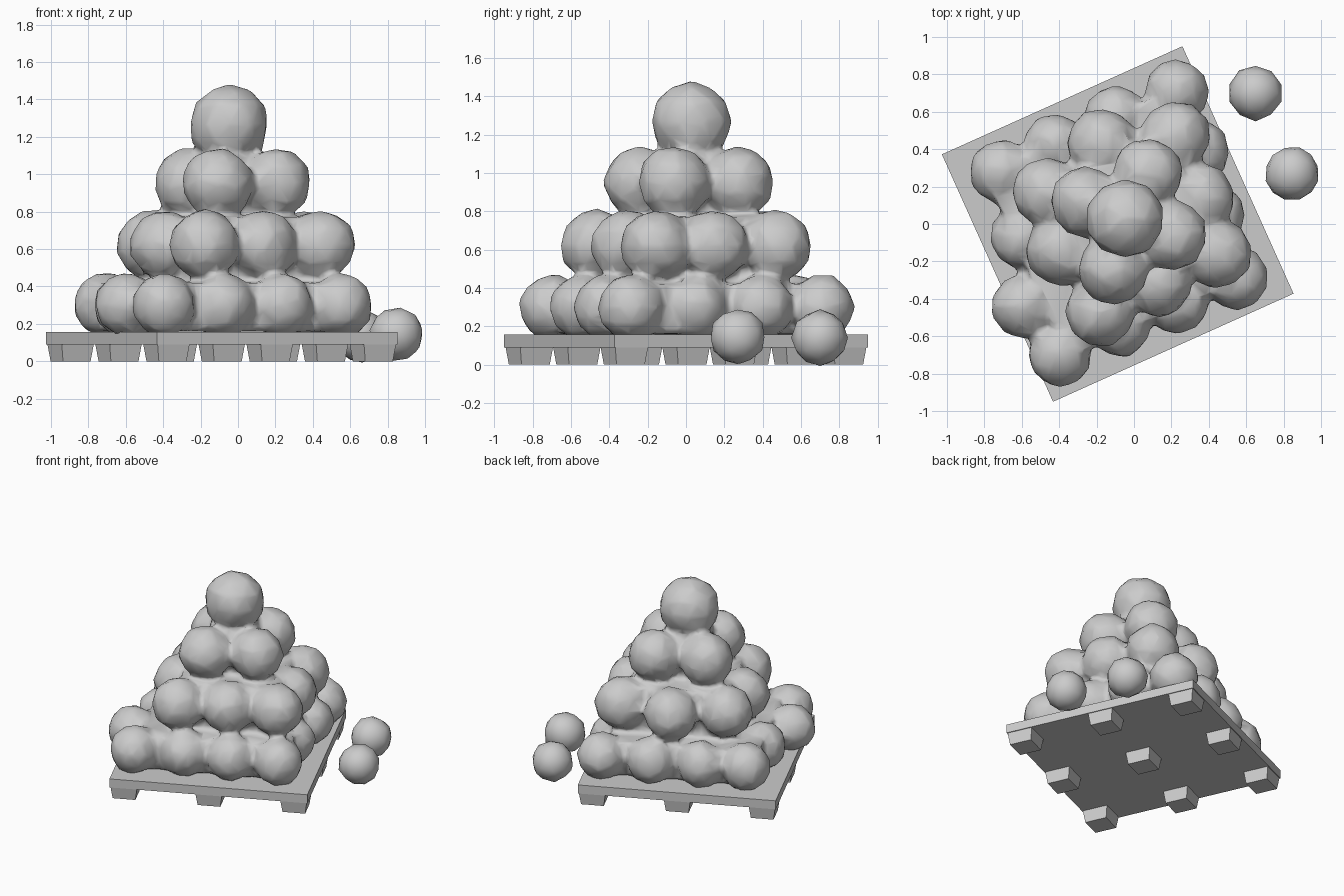
import bpy, bmesh, math, random
from mathutils import Matrix, Vector

if "Cube" in bpy.data.objects:
    bpy.data.objects.remove(bpy.data.objects["Cube"])

random.seed(4)
grey = bpy.data.materials.new("stone_grey")
grey.diffuse_color = (0.6, 0.6, 0.6, 1)
grey.use_nodes = True
grey.node_tree.nodes["Principled BSDF"].inputs["Base Color"].default_value = grey.diffuse_color
TURN = Matrix.Translation((-0.087, 0, 0)) @ Matrix.Rotation(math.radians(24.2), 4, 'Z')


def finish(name, bm, angle=40):
    mesh = bpy.data.meshes.new(name)
    bm.to_mesh(mesh)
    bm.free()
    mesh.materials.append(grey)
    ob = bpy.data.objects.new(name, mesh)
    bpy.context.collection.objects.link(ob)
    bpy.ops.object.select_all(action='DESELECT')
    ob.select_set(True)
    bpy.context.view_layer.objects.active = ob
    bpy.ops.object.shade_smooth_by_angle(angle=math.radians(angle))
    return ob


def add_ball(bm, centre, r):
    # slightly lumpy low-poly ball
    rot = Matrix.Rotation(random.uniform(0, 6), 4, random.choice('XYZ'))
    made = bmesh.ops.create_icosphere(bm, subdivisions=2, radius=r, matrix=rot)
    for v in made['verts']:
        v.co = v.co * random.uniform(0.97, 1.05) + Vector(centre)


def add_box(bm, centre, size, frame=TURN):
    m = frame @ Matrix.Translation(centre) @ Matrix.Diagonal((*size, 1))
    return bmesh.ops.create_cube(bm, size=1, matrix=m)['verts']


# Pallet deck
bm = bmesh.new()
add_box(bm, (0, 0, 0.123), (1.41, 1.45, 0.066))
finish("pallet_deck", bm)

# Nine pallet feet, slightly tapered towards the ground
bm = bmesh.new()
for i in (-1, 0, 1):
    for j in (-1, 0, 1):
        verts = add_box(bm, (i * 0.605, j * 0.625, 0.05), (0.19, 0.19, 0.1))
        mid = TURN @ Vector((i * 0.605, j * 0.625, 0))
        for v in verts:
            if v.co.z < 0.05:
                v.co.xy = mid.xy + (v.co.xy - mid.xy) * 0.85
finish("pallet_feet", bm)

# Visible ball centres of every layer: (height, radius, centres)
layers = [
    (0.30, 0.172, [(-.40, -.70), (-.08, -.54), (.23, -.42), (.55, -.29),
                   (.42, .05), (.34, .39), (.23, .71), (-.10, .57),
                   (-.42, .42), (-.71, .28), (-.60, -.07), (-.59, -.44)]),
    (0.62, 0.19, [(-.18, -.47), (.13, -.31), (.44, -.16), (.35, .14),
                  (.22, .47), (-.17, .43), (-.46, .17), (-.39, -.14)]),
    (0.95, 0.192, [(-.13, -.10), (.22, .10), (-.26, .12), (.07, .27),
                   (-.11, -.24), (.20, -.06)][2:]),
    (1.265, 0.212, [(-.05, .03)]),
]

# Ball pyramid: balls and a filling core fused into one surface
bm = bmesh.new()
for z, r, centres in layers:
    for x, y in centres:
        add_ball(bm, (x, y, z), r)
for z, half, dx, h in ((0.29, 0.54, 0.0, 0.26), (0.60, 0.36, 0.07, 0.34),
                       (0.92, 0.17, 0.05, 0.34)):
    add_box(bm, (dx, 0, z), (half * 2, half * 2, h))
pile = finish("ball_pyramid", bm)
remesh = pile.modifiers.new("fuse", 'REMESH')
remesh.mode = 'VOXEL'
remesh.voxel_size = 0.022
remesh.use_smooth_shade = True
relax = pile.modifiers.new("relax", 'SMOOTH')
relax.iterations = 2
thin = pile.modifiers.new("simplify", 'DECIMATE')
thin.ratio = 0.14

# Two loose balls on the ground beside the pallet
for i, c in enumerate(((0.65, 0.70, 0.14), (0.845, 0.27, 0.145))):
    bm = bmesh.new()
    add_ball(bm, c, 0.145)
    finish(f"loose_ball_{i + 1}", bm, 60)
